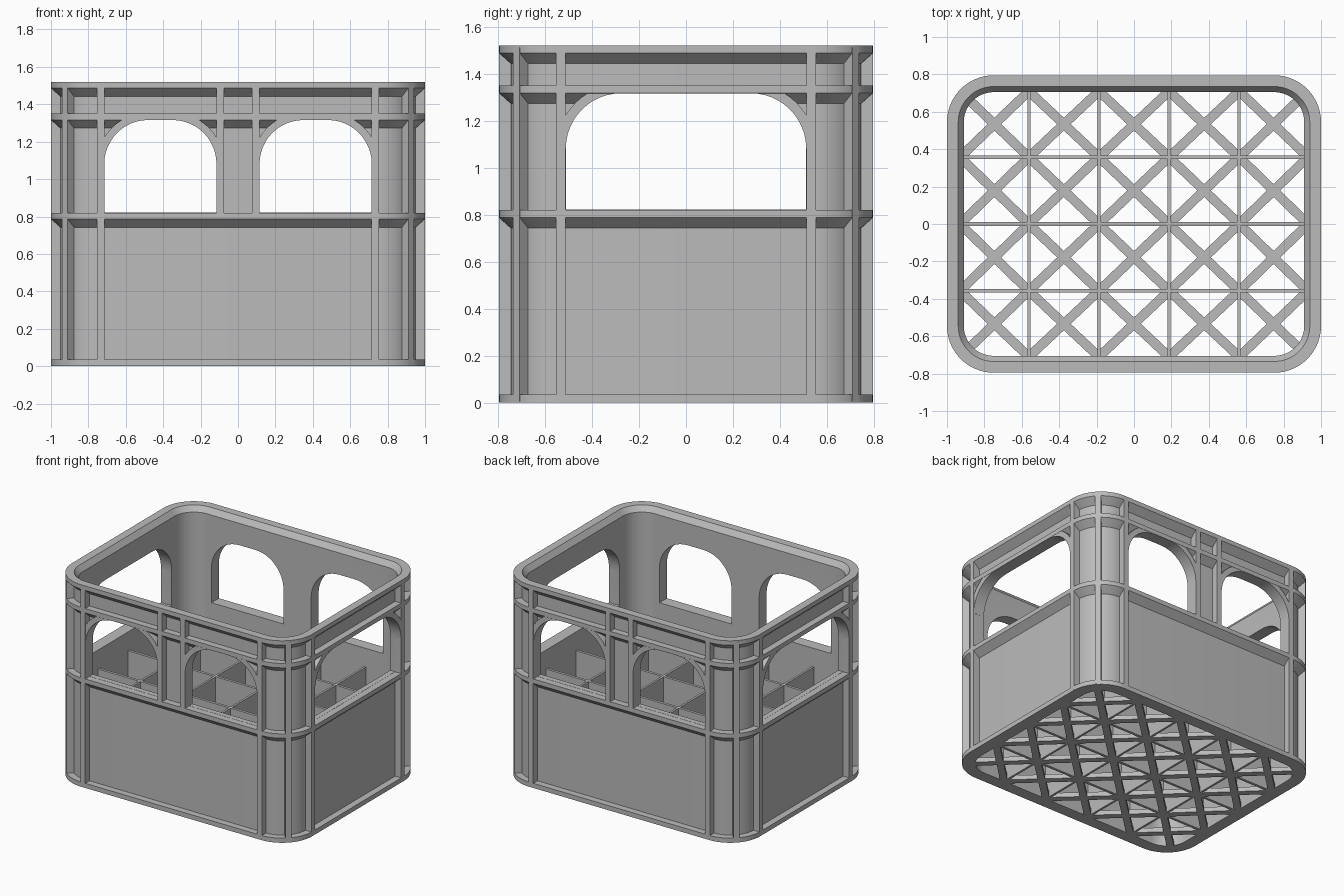
import bpy, bmesh
from math import sin, cos, pi, atan2, hypot
from mathutils import Matrix, Vector

cube = bpy.data.objects.get("Cube")
if cube:
    bpy.data.objects.remove(cube, do_unlink=True)

HX, HY, H = 1.0, 0.795, 1.52      # half width, half depth, height
R = 0.25                          # outer corner radius
RECESS, INNER = 0.05, 0.09        # wall panel and inner face, measured inwards
FLANGES = (0.82, 1.35, H)         # tops of the outer bands
LIP = 0.033                       # band thickness
SILL, HEAD, ARCH = 0.821, 1.316, 0.235

plastic = bpy.data.materials.new("grey plastic")
plastic.use_nodes = True
grey = (0.5, 0.5, 0.5, 1)
plastic.diffuse_color = grey
plastic.node_tree.nodes["Principled BSDF"].inputs["Base Color"].default_value = grey


def finish(name, bm, smooth=False):
    bmesh.ops.recalc_face_normals(bm, faces=bm.faces)
    mesh = bpy.data.meshes.new(name)
    bm.to_mesh(mesh)
    bm.free()
    mesh.materials.append(plastic)
    ob = bpy.data.objects.new(name, mesh)
    bpy.context.collection.objects.link(ob)
    if smooth:
        smooth_edges(ob)
    return ob


def smooth_edges(ob):
    bpy.ops.object.select_all(action="DESELECT")
    bpy.context.view_layer.objects.active = ob
    ob.select_set(True)
    bpy.ops.object.shade_smooth_by_angle(angle=pi / 6)


def add_box(bm, centre, size, angle=0):
    m = Matrix.Translation(centre) @ Matrix.Rotation(angle, 4, "Z") @ Matrix.Diagonal((*size, 1))
    bmesh.ops.create_cube(bm, size=1, matrix=m)


def add_prism(bm, outline, near, far, place):
    """Extrude an outline (across, up) from depth near to far."""
    rings = [[bm.verts.new(place(u, d, z)) for u, z in outline] for d in (near, far)]
    n = len(outline)
    bm.faces.new(rings[0])
    bm.faces.new(rings[1][::-1])
    for i in range(n):
        j = (i + 1) % n
        bm.faces.new((rings[0][i], rings[0][j], rings[1][j], rings[1][i]))


def rounded_ring(inset, z, steps=14):
    r = R - inset
    pts = []
    for k, (sx, sy) in enumerate(((1, 1), (-1, 1), (-1, -1), (1, -1))):
        for i in range(steps + 1):
            a = (k + i / steps) * pi / 2
            pts.append((sx * (HX - R) + r * cos(a), sy * (HY - R) + r * sin(a), z))
    return pts


# Outer shell: wall section with sloped bands, swept round the crate
section = [(0, 0), (0, 0.035), (RECESS, 0.035)]
for top in FLANGES:
    section += [(RECESS, top - 0.078), (0, top - LIP), (0, top)]
    if top < H:
        section.append((RECESS, top))
section += [(0.06, H), (INNER, H - 0.04), (INNER, 0)]
bm = bmesh.new()
rings = [[bm.verts.new(p) for p in rounded_ring(d, z)] for d, z in section]
for a, b in zip(rings, rings[1:] + rings[:1]):
    for i in range(len(a)):
        j = (i + 1) % len(a)
        bm.faces.new((a[i], a[j], b[j], b[i]))
shell = finish("crate_shell", bm)

# Handle openings: (placement, centre, half width), two per long side, one per short side
windows = []
for s in (1, -1):
    long_side = lambda u, d, z, s=s: (u, s * (HY - d), z)
    short_side = lambda u, d, z, s=s: (s * (HX - d), u, z)
    windows += [(long_side, 0.415, 0.3), (long_side, -0.415, 0.3), (short_side, 0, 0.511)]

STEPS = 12
quarter = [i * pi / 2 / STEPS for i in range(STEPS + 1)]
cut = bmesh.new()
lips = bmesh.new()
for place, mid, half in windows:
    cx, cz = half - ARCH, HEAD - ARCH
    right = [(cx + ARCH * cos(a), cz + ARCH * sin(a)) for a in quarter]
    left = [(-u, z) for u, z in right[::-1]]
    outline = [(-half, SILL), (half, SILL)] + right + left
    add_prism(cut, [(mid + u, z) for u, z in outline], -0.05, 0.15, place)
    # Raised edge round each arched corner
    outer = [(cx + 0.275 * cos(a), cz + min(0.275 * sin(a), ARCH + 0.03)) for a in quarter]
    for s in (1, -1):
        band = [(mid + s * u, z) for u, z in right + outer[::-1]]
        add_prism(lips, band, 0.001, RECESS + 0.01, place)
cutter = finish("window_cutter", cut)
cutter.hide_render = True
cutter.hide_viewport = True
mod = shell.modifiers.new("windows", "BOOLEAN")
mod.object = cutter
mod.operation = "DIFFERENCE"
mod.solver = "EXACT"
bpy.context.view_layer.update()
cut_mesh = bpy.data.meshes.new_from_object(
    shell.evaluated_get(bpy.context.evaluated_depsgraph_get()))
shell.modifiers.clear()
shell.data = cut_mesh
bpy.data.objects.remove(cutter, do_unlink=True)
smooth_edges(shell)
finish("window_arch_lips", lips, True)

# Upright ribs on the outside
bm = bmesh.new()
depth, wide = RECESS + 0.01, 0.04
tall = H - 0.015
for sx in (1, -1):
    for sy in (1, -1):
        add_box(bm, (sx * 0.735, sy * (HY - depth / 2), tall / 2 + 0.005), (wide, depth, tall))
        add_box(bm, (sx * (HX - depth / 2), sy * 0.532, tall / 2 + 0.005), (depth, wide, tall))
        upper = tall - 0.8
        add_box(bm, (sx * 0.095, sy * (HY - depth / 2), 0.805 + upper / 2), (wide, depth, upper))
        reach = (R - depth / 2) * cos(pi / 4)
        add_box(bm, (sx * (HX - R + reach), sy * (HY - R + reach), tall / 2 + 0.005),
                (depth, wide, tall), sx * sy * pi / 4)
finish("outer_ribs", bm)

# Bottle dividers
COLS, ROWS, PX, PY = 5, 4, 0.375, 0.3575
TOP = 0.68
bm = bmesh.new()
for i in range(1, COLS):
    add_box(bm, ((i - COLS / 2) * PX, 0, TOP / 2), (0.016, 1.45, TOP))
for j in range(1, ROWS):
    add_box(bm, (0, (j - ROWS / 2) * PY, TOP / 2), (1.86, 0.02, TOP))
finish("bottle_dividers", bm)

# Open floor: a diagonal cross under every bottle
bm = bmesh.new()
clamp = lambda v, m: max(-m, min(m, v))
for i in range(COLS):
    x0, x1 = (clamp((i + k - COLS / 2) * PX, 0.93) for k in (0, 1))
    for j in range(ROWS):
        y0, y1 = (clamp((j + k - ROWS / 2) * PY, 0.71) for k in (0, 1))
        for s in (1, -1):
            add_box(bm, ((x0 + x1) / 2, (y0 + y1) / 2, 0.017),
                    (hypot(x1 - x0, y1 - y0), 0.05, 0.034), s * atan2(y1 - y0, x1 - x0))
finish("floor_lattice", bm)
